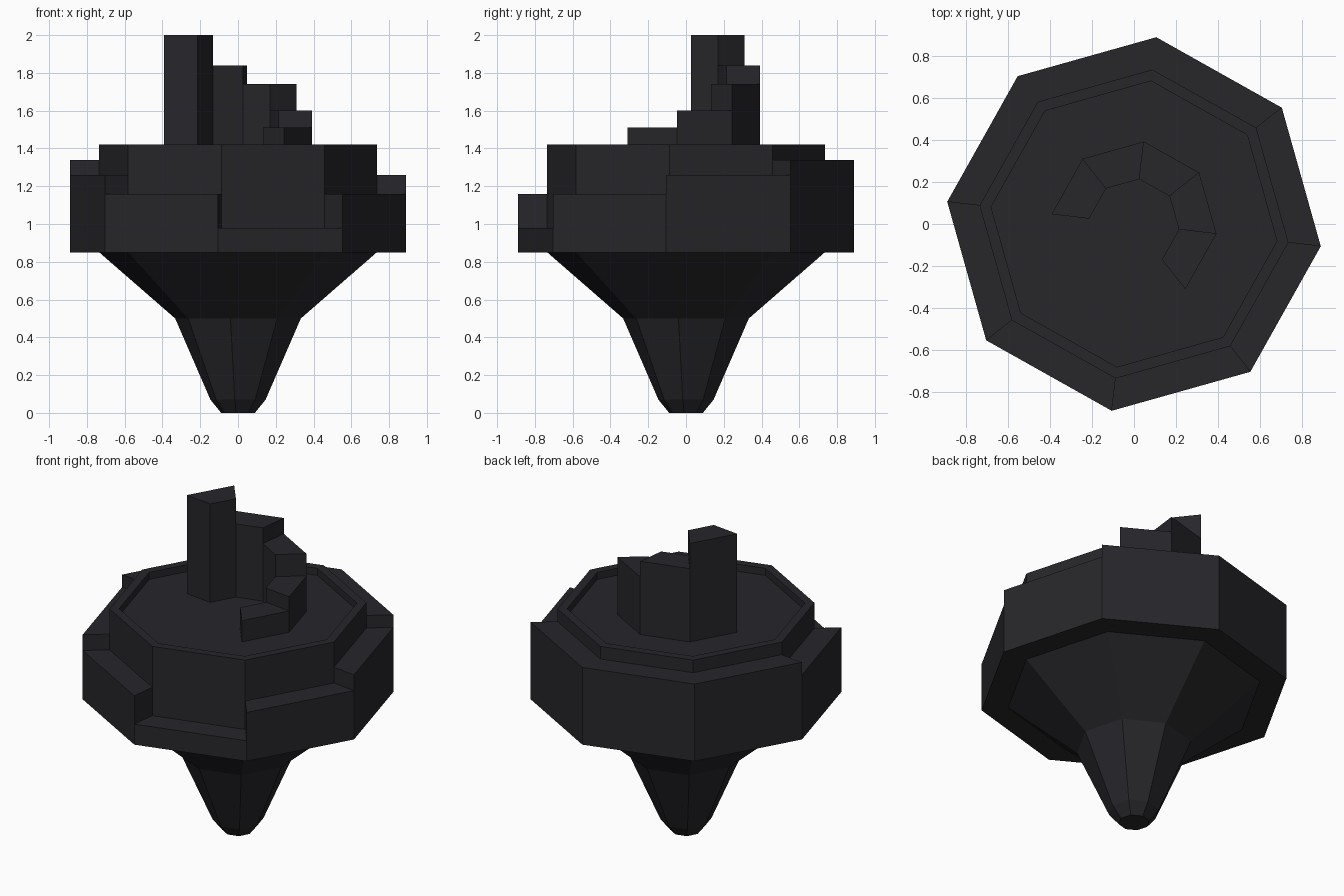
import bpy, bmesh, math

if "Cube" in bpy.data.objects:
    bpy.data.objects.remove(bpy.data.objects["Cube"])

SIDES = 8
TURN = math.radians(-6.8)      # slight twist of the octagon

dark = bpy.data.materials.new("dark_stone")
dark.diffuse_color = (0.02, 0.02, 0.024, 1)
dark.use_nodes = True
dark.node_tree.nodes["Principled BSDF"].inputs["Base Color"].default_value = dark.diffuse_color


def P(k, r, z):
    a = TURN + k * 2 * math.pi / SIDES
    return (r * math.cos(a), r * math.sin(a), z)


def make_object(name, faces):
    bm = bmesh.new()
    for f in faces:
        bm.faces.new([bm.verts.new(p) for p in f])
    bmesh.ops.remove_doubles(bm, verts=bm.verts[:], dist=1e-5)
    mesh = bpy.data.meshes.new(name)
    bm.to_mesh(mesh)
    bm.free()
    mesh.materials.append(dark)
    obj = bpy.data.objects.new(name, mesh)
    bpy.context.collection.objects.link(obj)
    return obj


def turned(name, profile, cap_bottom=False, cap_top=False):
    """Revolve a (radius, z) profile around z with eight flat sides."""
    faces = []
    for (r0, z0), (r1, z1) in zip(profile, profile[1:]):
        for k in range(SIDES):
            faces.append([P(k, r0, z0), P(k + 1, r0, z0),
                          P(k + 1, r1, z1), P(k, r1, z1)])
    if cap_bottom:
        faces.append([P(k, *profile[0]) for k in reversed(range(SIDES))])
    if cap_top:
        faces.append([P(k, *profile[-1]) for k in range(SIDES)])
    return make_object(name, faces)


def stepped(name, heights, start, ri, ro, base, inner_base):
    """Ring of sectors of differing height; inner wall runs inner_base to top."""
    faces = []
    closed = len(heights) == SIDES
    for i, h in enumerate(heights):
        k = start + i
        faces += [
            [P(k, ro, base), P(k + 1, ro, base), P(k + 1, ro, h), P(k, ro, h)],
            [P(k + 1, ri, inner_base), P(k, ri, inner_base), P(k, ri, h), P(k + 1, ri, h)],
            [P(k, ri, h), P(k, ro, h), P(k + 1, ro, h), P(k + 1, ri, h)],
            [P(k, ri, base), P(k + 1, ri, base), P(k + 1, ro, base), P(k, ro, base)],
        ]
    # risers between neighbouring sectors
    levels = [heights[-1] if closed else base] + heights + ([] if closed else [base])
    for i, (a, b) in enumerate(zip(levels, levels[1:])):
        if a != b:
            k = start + i
            faces.append([P(k, ri, a), P(k, ro, a), P(k, ro, b), P(k, ri, b)])
    return make_object(name, faces)


# Tapering foot and underside
turned("keel", [(0.09, 0), (0.147, 0.07), (0.335, 0.5), (0.74, 0.85)], cap_bottom=True)

# Rim and sunken floor of the deck
turned("deck", [(0.74, 1.42), (0.685, 1.42), (0.685, 1.375)], cap_top=True)

# Stepped outer ring, with the drum wall rising behind it to the rim
stepped("outer_ring", [1.26, 1.34, 1.34, 1.34, 1.26, 1.16, 0.98, 1.16],
        0, 0.74, 0.895, 0.85, 1.42)

# Curved stair of pillars on the deck
stepped("pillar_stair", [1.51, 1.60, 1.74, 1.84, 2.0],
        -1, 0.215, 0.395, 1.375, 1.375)
